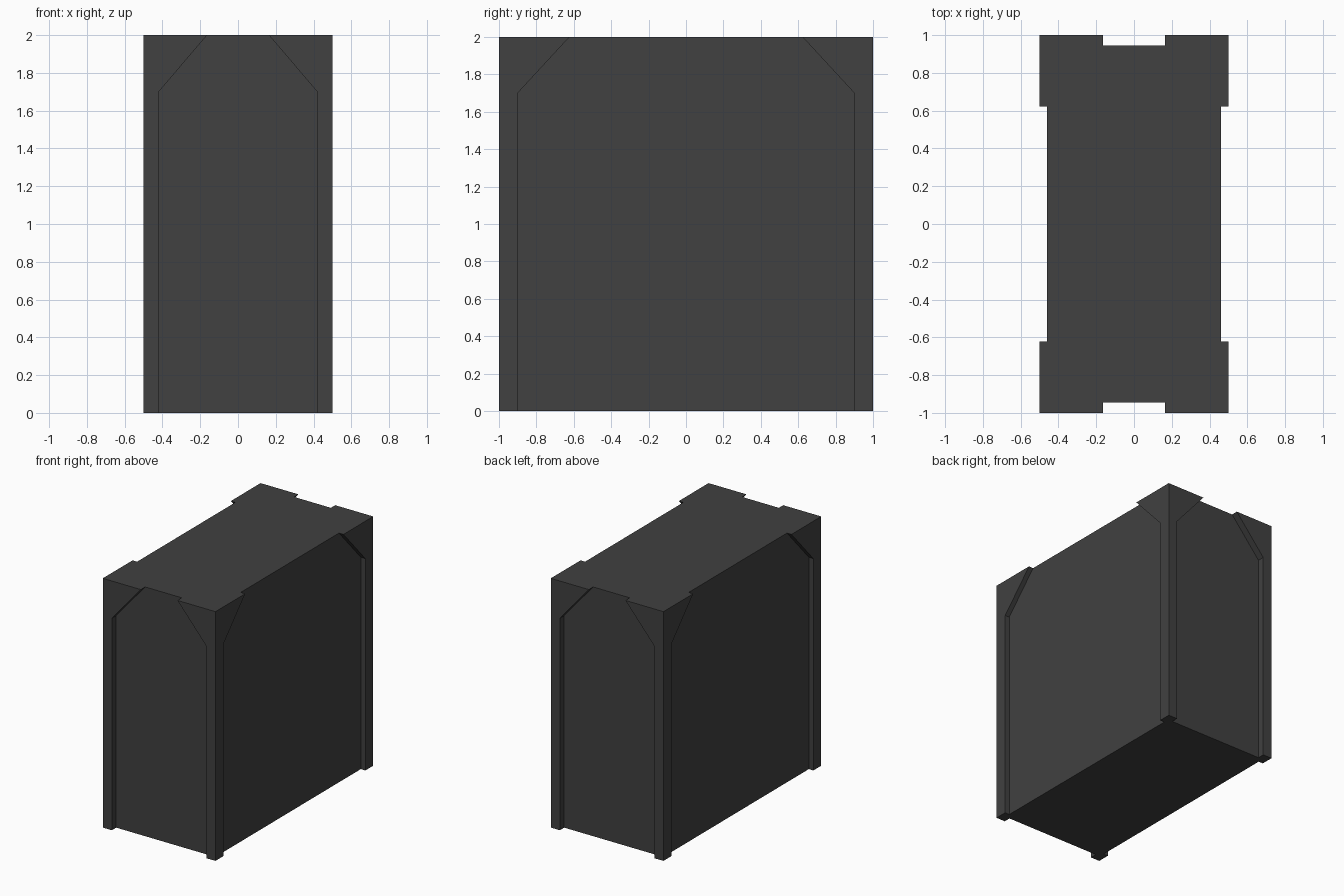
import bpy, bmesh
from mathutils import Matrix

if "Cube" in bpy.data.objects:
    bpy.data.objects.remove(bpy.data.objects["Cube"])

grey = bpy.data.materials.new("dark_grey")
grey.diffuse_color = (0.052, 0.052, 0.052, 1)
grey.use_nodes = True
grey.node_tree.nodes["Principled BSDF"].inputs["Base Color"].default_value = grey.diffuse_color


def make_object(name, bm):
    mesh = bpy.data.meshes.new(name)
    bmesh.ops.recalc_face_normals(bm, faces=bm.faces)
    bm.to_mesh(mesh)
    bm.free()
    mesh.materials.append(grey)
    obj = bpy.data.objects.new(name, mesh)
    bpy.context.collection.objects.link(obj)
    return obj


# Solid block
bm = bmesh.new()
bmesh.ops.create_cube(bm, size=1, matrix=Matrix.Translation((0, 0, 1)) @ Matrix.Diagonal((1, 2, 2, 1)))
block = make_object("block", bm)


def panel_cutter(name, half, top, inner, outer, along_x):
    """Arch-shaped prism that overshoots the block above, below and outside."""
    over = top - (half - top) / 3          # chamfer line continued to z = 2.1
    profile = [(-half, -0.1), (half, -0.1), (half, 1.7),
               (over, 2.1), (-over, 2.1), (-half, 1.7)]
    bm = bmesh.new()
    rings = []
    for d in (inner, outer):
        rings.append([bm.verts.new((d, u, z) if along_x else (u, d, z)) for u, z in profile])
    bm.faces.new(rings[0])
    bm.faces.new(rings[1])
    for i in range(6):
        j = (i + 1) % 6
        bm.faces.new((rings[0][i], rings[0][j], rings[1][j], rings[1][i]))
    cutter = make_object(name, bm)
    cutter.hide_render = True
    return cutter


# Recessed panels on the four sides
cutters = []
for s in (-1, 1):
    cutters.append(panel_cutter("end_panel_cutter", 0.42, 0.163, s * 0.945, s * 1.2, False))
    cutters.append(panel_cutter("side_panel_cutter", 0.90, 0.623, s * 0.46, s * 0.7, True))

bpy.context.view_layer.objects.active = block
for c in cutters:
    mod = block.modifiers.new("recess", 'BOOLEAN')
    mod.operation = 'DIFFERENCE'
    mod.solver = 'EXACT'
    mod.object = c
    bpy.ops.object.modifier_apply(modifier=mod.name)
    bpy.data.objects.remove(c)
